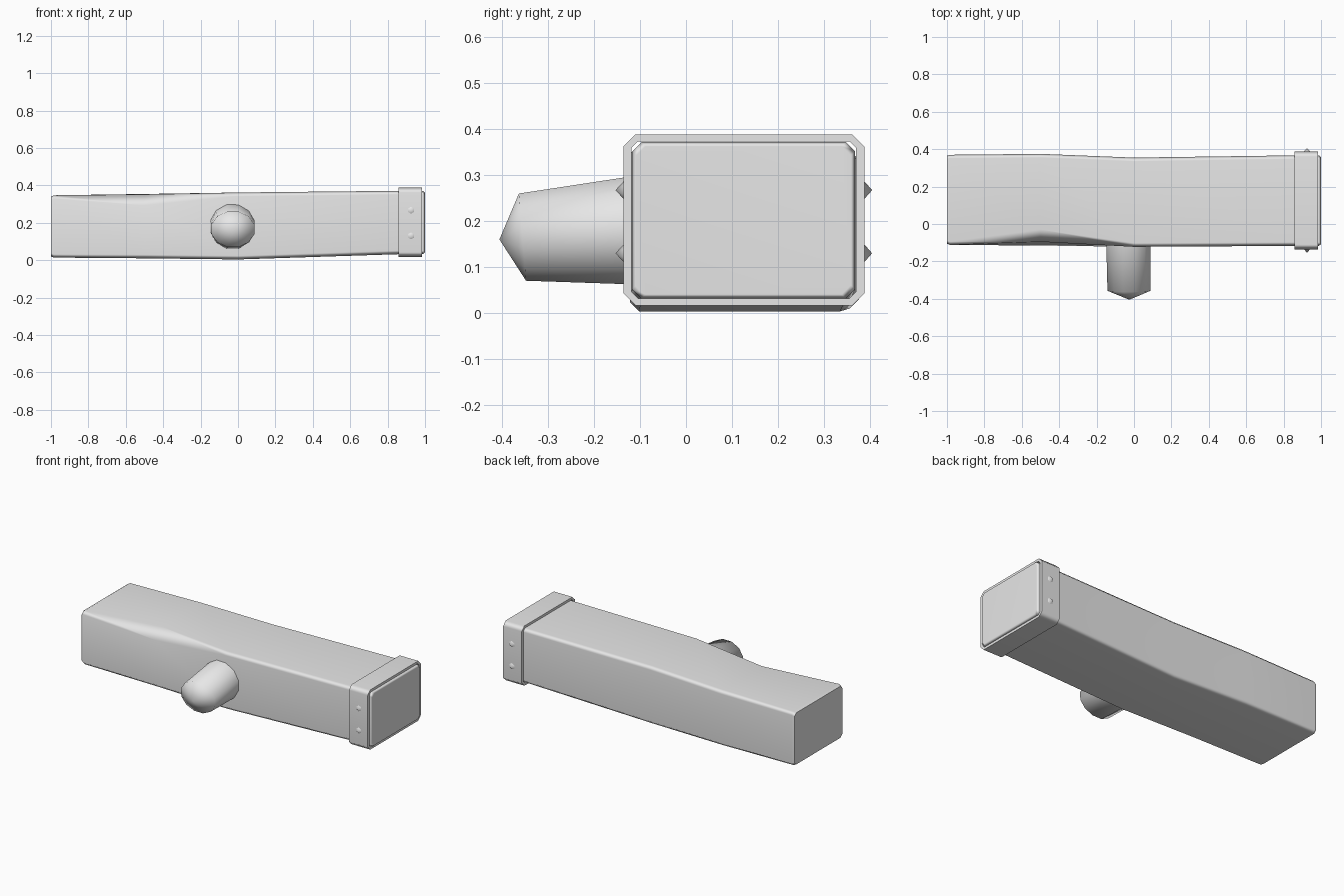
import bpy, bmesh, math

cube = bpy.data.objects.get("Cube")
if cube:
    bpy.data.objects.remove(cube, do_unlink=True)

grey = bpy.data.materials.new("plain grey")
grey.use_nodes = True
grey.diffuse_color = (0.8, 0.8, 0.8, 1)
grey.node_tree.nodes["Principled BSDF"].inputs["Base Color"].default_value = (0.8, 0.8, 0.8, 1)


def rounded_rect(x, y0, y1, z0, z1, c, dent=None):
    """Chamfered cross-section; dent gives the two points of the top front corner."""
    top_front = dent or [(y0 + c, z1), (y0, z1 - c)]
    pts = [(y0, z0 + c), (y0 + c, z0), (y1 - c, z0), (y1, z0 + c),
           (y1, z1 - c), (y1 - c, z1)] + top_front
    return [(x, y, z) for y, z in pts]


def loft(name, rings, cap_start=True, cap_end=True, closed=False, tip=None, angle=50):
    """Skin a list of rings, with flat caps, a pointed tip or a closed loop."""
    bm = bmesh.new()
    loops = [[bm.verts.new(p) for p in ring] for ring in rings]
    n = len(loops[0])
    pairs = list(zip(loops, loops[1:]))
    if closed:
        pairs.append((loops[-1], loops[0]))
    for a, b in pairs:
        for i in range(n):
            j = (i + 1) % n
            bm.faces.new((a[i], a[j], b[j], b[i]))
    if cap_start and not closed:
        bm.faces.new(loops[0])
    if tip:
        point = bm.verts.new(tip)
        for i in range(n):
            bm.faces.new((loops[-1][i], loops[-1][(i + 1) % n], point))
    elif cap_end and not closed:
        bm.faces.new(loops[-1])
    bmesh.ops.recalc_face_normals(bm, faces=bm.faces)
    mesh = bpy.data.meshes.new(name)
    bm.to_mesh(mesh)
    bm.free()
    mesh.materials.append(grey)
    obj = bpy.data.objects.new(name, mesh)
    bpy.context.collection.objects.link(obj)
    bpy.ops.object.select_all(action="DESELECT")
    obj.select_set(True)
    bpy.context.view_layer.objects.active = obj
    bpy.ops.object.shade_smooth_by_angle(angle=math.radians(angle))
    return obj


# Bent wooden beam with a worn top front corner
beam = loft("beam", [
    rounded_rect(-1.0, -0.105, 0.365, 0.02, 0.34, 0.018),
    rounded_rect(-0.985, -0.112, 0.37, 0.014, 0.347, 0.018),
    rounded_rect(-0.5, -0.115, 0.375, 0.01, 0.354, 0.02,
                 dent=[(-0.03, 0.352), (-0.095, 0.293)]),
    rounded_rect(0.0, -0.122, 0.355, 0.004, 0.362, 0.02),
    rounded_rect(0.86, -0.117, 0.367, 0.032, 0.371, 0.02),
    rounded_rect(0.988, -0.117, 0.367, 0.032, 0.371, 0.02),
    rounded_rect(1.0, -0.108, 0.358, 0.041, 0.362, 0.02),
])
beam.modifiers.new("even shading", "WEIGHTED_NORMAL").keep_sharp = True

# Metal band: a hollow collar around the right end
outer = (-0.136, 0.387, 0.017, 0.388, 0.026)
inner = (-0.118, 0.369, 0.032, 0.373, 0.014)
band = loft("end_band", [
    rounded_rect(0.857, *inner), rounded_rect(0.857, *outer),
    rounded_rect(0.985, *outer), rounded_rect(0.985, *inner),
], closed=True)
band.modifiers.new("even shading", "WEIGHTED_NORMAL").keep_sharp = True


def ring(x, y, z, rx, rz, n, lean=0.0):
    """Ellipse facing front; lean pushes its upper side forward."""
    angles = [math.tau * (i + 0.5) / n for i in range(n)]
    return [(x + rx * math.cos(a), y - lean * math.sin(a), z + rz * math.sin(a))
            for a in angles]


# Blunt round peg sticking out of the front
loft("peg", [
    ring(-0.03, -0.08, 0.182, 0.123, 0.125, 12),
    ring(-0.027, -0.355, 0.165, 0.119, 0.098, 12, lean=0.008),
], tip=(-0.025, -0.405, 0.16), angle=80)

# Pointed rivets, two on each side of the band
for side, y, out in (("front", -0.13, -0.023), ("back", 0.382, 0.022)):
    for level, z in (("upper", 0.267), ("lower", 0.13)):
        loft(f"{side}_{level}_rivet", [ring(0.925, y, z, 0.025, 0.025, 6)],
             tip=(0.925, y + out, z), angle=80)
